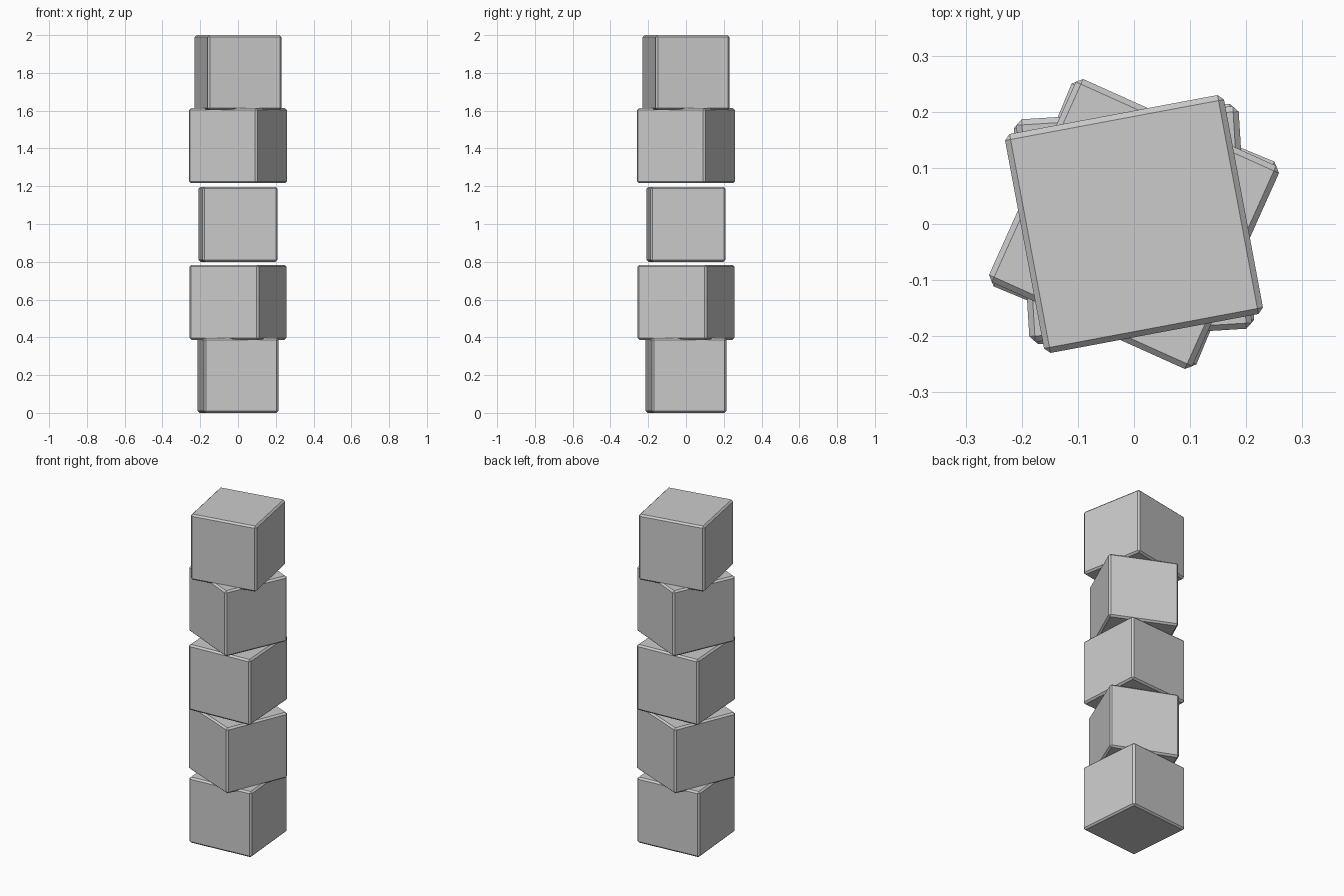
import bpy
from math import radians

if "Cube" in bpy.data.objects:
    bpy.data.objects.remove(bpy.data.objects["Cube"])

SIZE = 0.397

# each block: name, bottom height, twist about z in degrees
BLOCKS = [
    ("block_bottom", 0.0, 5.0),
    ("block_lower", 0.387, -22.5),
    ("block_middle", 0.80, 3.5),
    ("block_upper", 1.216, -24.2),
    ("block_top", 1.603, 10.6),
]


def add_block(name, bottom, twist):
    bpy.ops.mesh.primitive_cube_add(
        size=SIZE, location=(0, 0, bottom + SIZE / 2),
        rotation=(0, 0, radians(twist)))
    block = bpy.context.object
    block.name = name
    # narrow flat chamfer on every edge
    chamfer = block.modifiers.new("chamfer", 'BEVEL')
    chamfer.width = 0.01
    chamfer.segments = 1


# tower of twisted blocks
for spec in BLOCKS:
    add_block(*spec)
